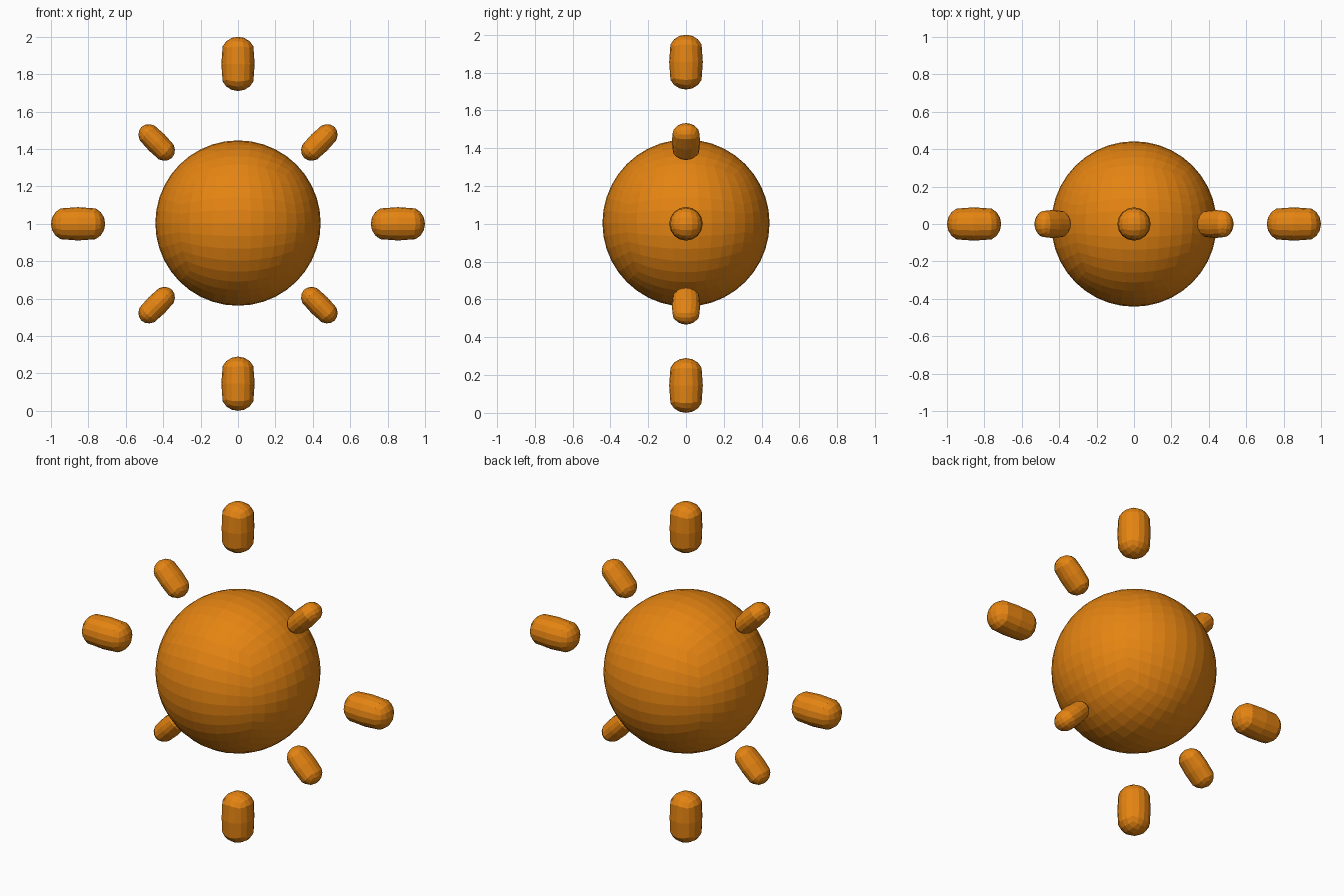
import bpy, bmesh, math
from mathutils import Vector, Matrix

if "Cube" in bpy.data.objects:
    bpy.data.objects.remove(bpy.data.objects["Cube"])

orange = bpy.data.materials.new("warm orange")
orange.diffuse_color = (0.78, 0.23, 0.006, 1)
orange.use_nodes = True
orange.node_tree.nodes["Principled BSDF"].inputs["Base Color"].default_value = orange.diffuse_color


def quad_ball(name, cuts, radii, straight=0.0, matrix=Matrix()):
    """Ball made of a gridded cube; 'straight' stretches it along z into a capsule."""
    bm = bmesh.new()
    bmesh.ops.create_cube(bm, size=2)
    bmesh.ops.subdivide_edges(bm, edges=bm.edges[:], cuts=cuts, use_grid_fill=True)
    for v in bm.verts:
        # even angular spacing of the grid, then push onto the sphere
        d = Vector([math.tan(c * math.pi / 4) for c in v.co]).normalized()
        shift = 0.0 if abs(d.z) < 1e-4 else math.copysign(straight, d.z)
        v.co = matrix @ Vector((d.x * radii[0], d.y * radii[1], d.z * radii[2] + shift))
    bmesh.ops.recalc_face_normals(bm, faces=bm.faces[:])
    mesh = bpy.data.meshes.new(name)
    bm.to_mesh(mesh)
    bm.free()
    mesh.materials.append(orange)
    obj = bpy.data.objects.new(name, mesh)
    bpy.context.collection.objects.link(obj)
    return obj


# central sun ball
quad_ball("sun_ball", 9, (0.442, 0.442, 0.442),
          matrix=Matrix.Translation((0, 0, 1.004)))

# eight rays in a ring: long ones on the axes, small ones on the diagonals
for i in range(8):
    turn = Matrix.Translation((0, 0, 1)) @ Matrix.Rotation(i * math.pi / 4, 4, 'Y')
    if i % 2 == 0:
        quad_ball(f"long_ray_{i // 2 + 1}", 3, (0.089, 0.089, 0.083), 0.062,
                  turn @ Matrix.Translation((0, 0, 0.855)))
    else:
        quad_ball(f"short_ray_{i // 2 + 1}", 3, (0.06, 0.075, 0.07), 0.046,
                  turn @ Matrix.Translation((0, 0, 0.615)))
